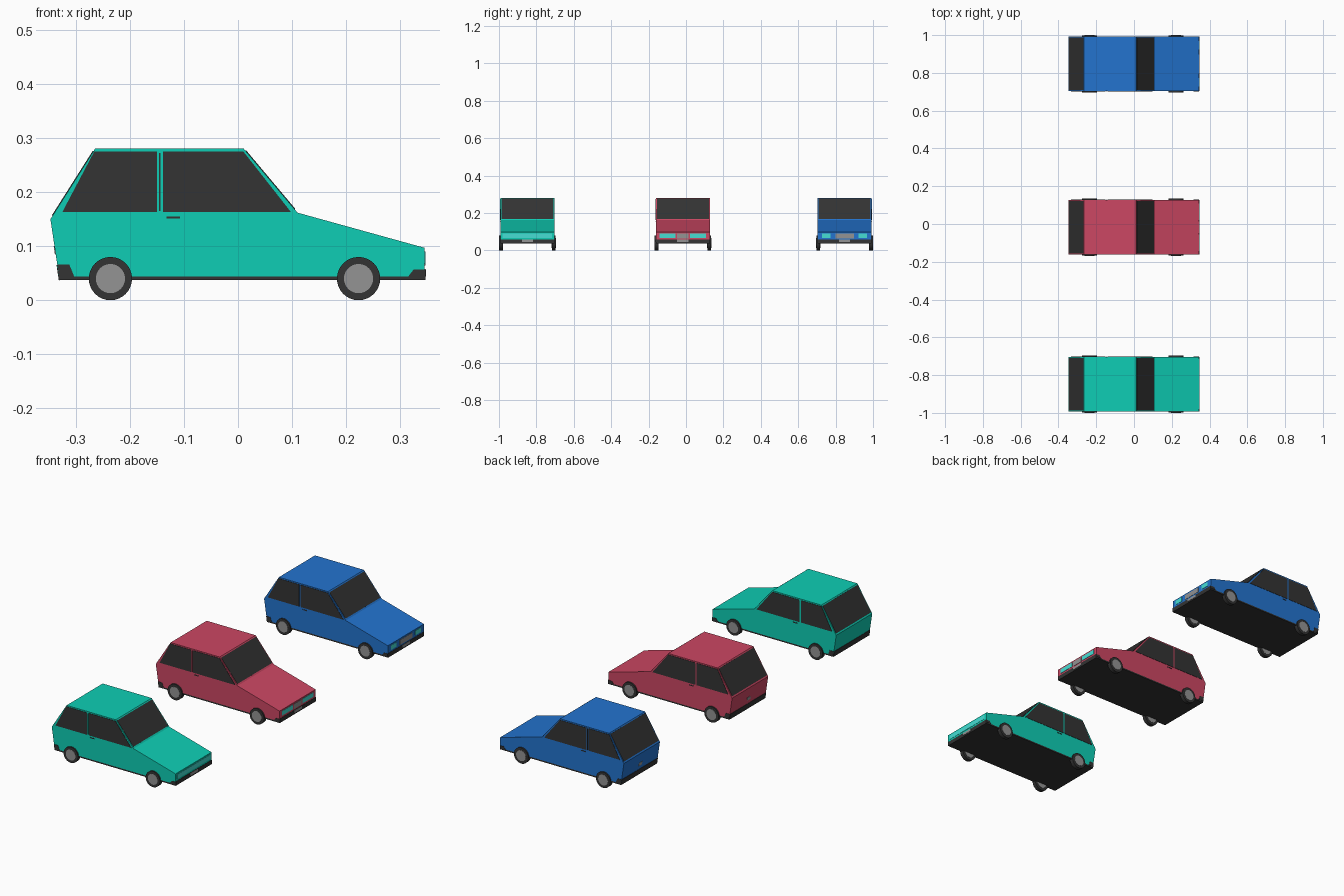
import bpy, bmesh, math
from mathutils import Vector

cube = bpy.data.objects.get("Cube")
if cube:
    bpy.data.objects.remove(cube, do_unlink=True)


def material(name, rgb):
    linear = [(c / 255 / 12.92 if c < 11 else ((c / 255 + 0.055) / 1.055) ** 2.4) for c in rgb]
    m = bpy.data.materials.new(name)
    m.use_nodes = True
    m.diffuse_color = (*linear, 1)
    m.node_tree.nodes["Principled BSDF"].inputs["Base Color"].default_value = (*linear, 1)
    return m


TEAL = material("teal paint", (14, 206, 181))
RED = material("red paint", (204, 71, 99))
BLUE = material("blue paint", (35, 116, 207))
DARK = material("dark trim", (51, 51, 51))
GREY = material("grey metal", (147, 147, 147))
LAMP = material("pale cyan lamp", (70, 222, 212))

# Side profile: tail, roof, windscreen, bonnet, nose
TAIL_LOW, TAIL, ROOF_BACK, ROOF_FRONT, COWL, NOSE, NOSE_LOW = PROFILE = [
    (-0.33, 0.037), (-0.347, 0.15), (-0.264, 0.281), (0.01, 0.281),
    (0.11, 0.162), (0.345, 0.097), (0.345, 0.037)]
HALF = 0.144
SILL = 0.044


def finish(name, bm, mats):
    bmesh.ops.recalc_face_normals(bm, faces=bm.faces)
    mesh = bpy.data.meshes.new(name)
    bm.to_mesh(mesh)
    bm.free()
    for m in mats:
        mesh.materials.append(m)
    obj = bpy.data.objects.new(name, mesh)
    bpy.context.collection.objects.link(obj)
    return obj


def slab(name, points, offset, mat):
    """Flat outline given thickness along the offset vector."""
    bm = bmesh.new()
    face = bm.faces.new([bm.verts.new(p) for p in points])
    ext = bmesh.ops.extrude_face_region(bm, geom=[face], use_keep_orig=True)
    verts = [g for g in ext["geom"] if isinstance(g, bmesh.types.BMVert)]
    bmesh.ops.translate(bm, vec=offset, verts=verts)
    return finish(name, bm, [mat])


def side_panel(name, outline, cy, mat):
    """Plate on both flanks from an x, z outline."""
    for label, s in (("left", 1), ("right", -1)):
        slab(f"{name}_{label}", [(x, cy + s * HALF, z) for x, z in outline],
             Vector((0, s * 0.0015, 0)), mat)


def end_panel(name, low, high, t0, t1, y0, y1, mat, thick=0.0015):
    """Plate lying on the sloped body face between two profile points."""
    a, b = Vector((low[0], 0, low[1])), Vector((high[0], 0, high[1]))
    p, q = a.lerp(b, t0), a.lerp(b, t1)
    d = (b - a).normalized()
    out = Vector((d.z, 0, -d.x))
    if out.x * (1 if low[0] > 0 else -1) < 0:
        out = -out
    pts = [(v.x, y, v.z) for v, y in ((p, y0), (p, y1), (q, y1), (q, y0))]
    slab(name, pts, out * thick, mat)


def cylinder(name, x, y, z, radius, depth, mat):
    bpy.ops.mesh.primitive_cylinder_add(vertices=32, radius=radius, depth=depth,
                                        location=(x, y, z), rotation=(math.pi / 2, 0, 0))
    obj = bpy.context.object
    obj.name = name
    obj.data.materials.append(mat)
    bpy.ops.object.shade_smooth_by_angle()


def body(name, cy, paint):
    bm = bmesh.new()
    face = bm.faces.new([bm.verts.new((x, cy - HALF, z)) for x, z in PROFILE])
    ext = bmesh.ops.extrude_face_region(bm, geom=[face], use_keep_orig=True)
    verts = [g for g in ext["geom"] if isinstance(g, bmesh.types.BMVert)]
    bmesh.ops.translate(bm, vec=(0, 2 * HALF, 0), verts=verts)
    bmesh.ops.bisect_plane(bm, geom=bm.verts[:] + bm.edges[:] + bm.faces[:],
                           plane_co=(0, 0, SILL), plane_no=(0, 0, 1))
    # Dark sill and floor below the paint line
    for f in bm.faces:
        f.material_index = int(f.calc_center_median().z < SILL)
    finish(name, bm, [paint, DARK])


def car(tag, cy, paint, lamps, grille):
    body(f"{tag}_body", cy, paint)

    # Glass
    side_panel(f"{tag}_rear_window",
               [(-0.325, 0.163), (-0.266, 0.275), (-0.15, 0.275), (-0.15, 0.163)], cy, DARK)
    side_panel(f"{tag}_door_window",
               [(-0.139, 0.163), (-0.139, 0.275), (0.01, 0.275), (0.098, 0.163)], cy, DARK)
    side_panel(f"{tag}_pillar_seam",
               [(-0.146, 0.165), (-0.146, 0.272), (-0.143, 0.272), (-0.143, 0.165)], cy, DARK)
    w = 0.139
    end_panel(f"{tag}_windscreen", COWL, ROOF_FRONT, 0.05, 0.96, cy - w, cy + w, DARK)
    end_panel(f"{tag}_tailgate_glass", TAIL, ROOF_BACK, 0.05, 0.96, cy - w, cy + w, DARK)

    # Door handles
    side_panel(f"{tag}_door_handle",
               [(-0.132, 0.151), (-0.132, 0.155), (-0.107, 0.155), (-0.107, 0.151)], cy, DARK)

    # Bumpers with wrapped corners
    end_panel(f"{tag}_front_bumper", NOSE_LOW, NOSE, 0, 0.35, cy - HALF, cy + HALF, DARK)
    end_panel(f"{tag}_rear_bumper", TAIL_LOW, TAIL, 0, 0.25, cy - HALF, cy + HALF, DARK)
    side_panel(f"{tag}_front_bumper_corner",
               [(0.315, SILL), (0.325, 0.057), (0.345, 0.057), (0.345, SILL)], cy, DARK)
    side_panel(f"{tag}_rear_bumper_corner",
               [(-0.331, SILL), (-0.334, 0.066), (-0.312, 0.066), (-0.303, SILL)], cy, DARK)

    # Number plate, lamps and grille on the nose
    end_panel(f"{tag}_front_plate", NOSE_LOW, NOSE, 0.12, 0.33, cy - 0.03, cy + 0.03, GREY, 0.003)
    for label, s in (("left", 1), ("right", -1)):
        end_panel(f"{tag}_headlamp_{label}", NOSE_LOW, NOSE, 0.5, 0.88,
                  cy + s * lamps[0], cy + s * lamps[1], LAMP)
    if grille:
        end_panel(f"{tag}_grille", NOSE_LOW, NOSE, 0.46, 0.88, cy - grille, cy + grille, GREY)
        end_panel(f"{tag}_tailgate_lock", TAIL_LOW, TAIL, 0.42, 0.56, cy - 0.013, cy + 0.013, GREY)

    # Wheels
    for end, x in (("front", 0.223), ("rear", -0.236)):
        for label, s in (("left", 1), ("right", -1)):
            y = cy + s * 0.141
            cylinder(f"{tag}_{end}_tyre_{label}", x, y, 0.04, 0.04, 0.02, DARK)
            cylinder(f"{tag}_{end}_hub_{label}", x, y, 0.04, 0.027, 0.022, GREY)


car("teal_car", -0.848, TEAL, (0, 0.132), 0)
car("red_car", -0.017, RED, (0.038, 0.125), 0.03)
car("blue_car", 0.848, BLUE, (0.075, 0.12), 0.05)
